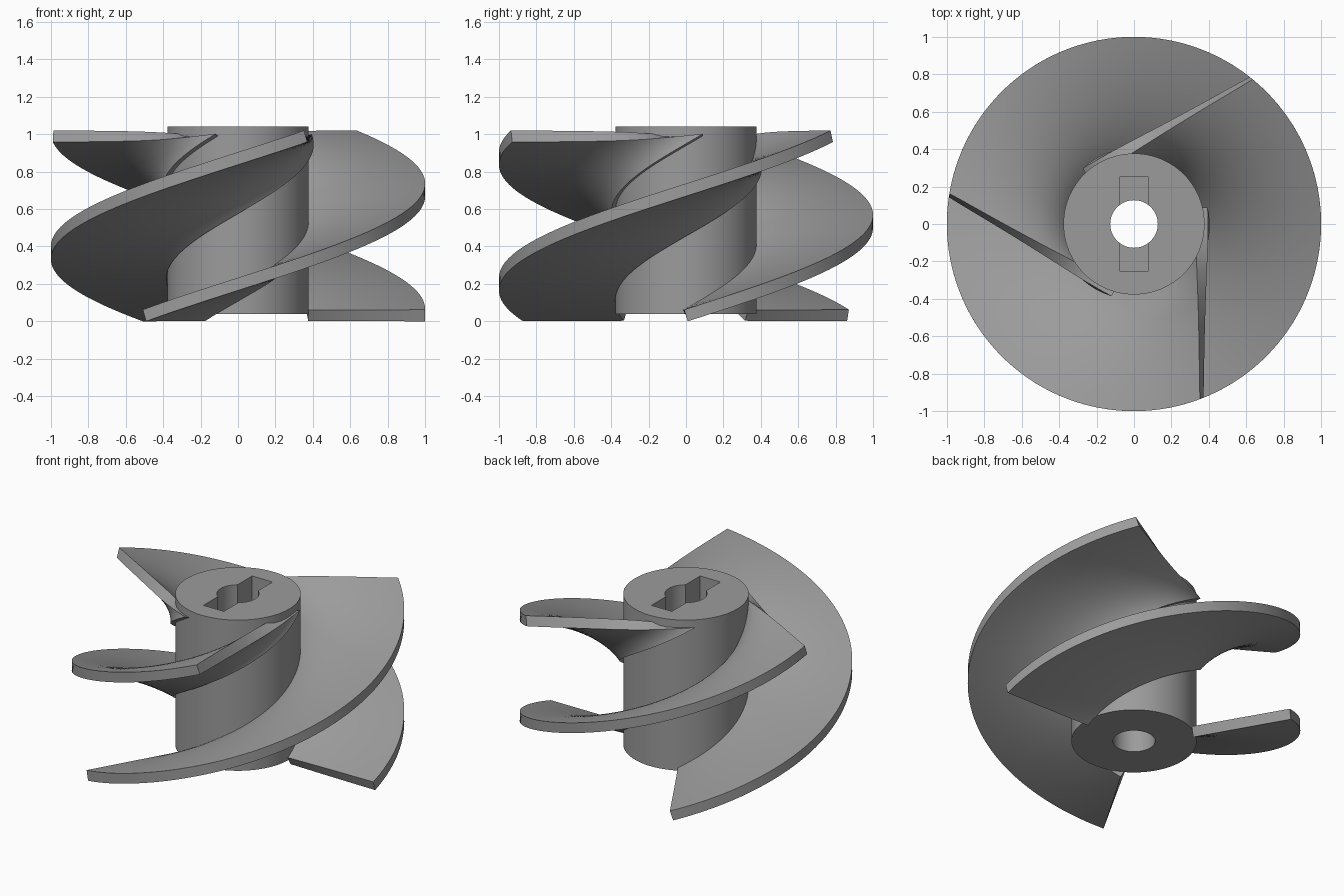
import bpy, bmesh, math
from mathutils import Vector

if "Cube" in bpy.data.objects:
    bpy.data.objects.remove(bpy.data.objects["Cube"])

HUB_R, ROOT_R, RIM_R, BORE_R = 0.377, 0.374, 1.0, 0.127
THICK = 0.065
TIP_TURN = math.radians(171.2)    # sweep of the blade rim
ROOT_TURN = math.radians(253.7)   # sweep of the blade root around the hub
Z0, Z1 = 0.031, 0.989             # blade centre height at its two ends

metal = bpy.data.materials.new("grey metal")
metal.diffuse_color = (0.33, 0.33, 0.33, 1)
metal.use_nodes = True
metal.node_tree.nodes["Principled BSDF"].inputs["Base Color"].default_value = metal.diffuse_color


def finish(obj):
    obj.data.materials.clear()
    obj.data.materials.append(metal)
    bpy.ops.object.select_all(action='DESELECT')
    obj.select_set(True)
    bpy.context.view_layer.objects.active = obj
    bpy.ops.object.shade_smooth_by_angle(angle=math.radians(30))


def cylinder(name, r, z_low, z_high, sides):
    bpy.ops.mesh.primitive_cylinder_add(vertices=sides, radius=r, depth=z_high - z_low,
                                        location=(0, 0, (z_low + z_high) / 2))
    obj = bpy.context.object
    obj.name = name
    return obj


def cut(target, cutter):
    cutter.hide_render = True
    mod = target.modifiers.new("cut", 'BOOLEAN')
    mod.operation, mod.solver, mod.object = 'DIFFERENCE', 'EXACT', cutter
    bpy.context.view_layer.objects.active = target
    bpy.ops.object.modifier_apply(modifier=mod.name)
    bpy.data.objects.remove(cutter)


# Hub with a round through bore and a drive slot sunk in from the top
hub = cylinder("hub", HUB_R, 0.04, 1.04, 96)
cut(hub, cylinder("bore_cutter", BORE_R, -0.1, 1.2, 64))
bpy.ops.mesh.primitive_cube_add(size=1, location=(0, 0, 0.97))
slot = bpy.context.object
slot.scale = (0.15, 0.51, 0.46)
bpy.ops.object.transform_apply(location=False, rotation=False, scale=True)
cut(hub, slot)
finish(hub)


def helix(r, turn, start, t):
    """Point and derivative on a helix."""
    a = start + turn * t
    point = Vector((r * math.cos(a), r * math.sin(a), Z0 + (Z1 - Z0) * t))
    slope = Vector((-r * turn * math.sin(a), r * turn * math.cos(a), Z1 - Z0))
    return point, slope


def section(start, t, count=18):
    """Ruled line from root helix to rim helix, thickened along the surface normal."""
    root, d_root = helix(ROOT_R, ROOT_TURN, start, t)
    tip, d_tip = helix(RIM_R, TIP_TURN, start, t)
    upper, lower = [], []
    for i in range(count + 1):
        w = (i / count) ** 1.3
        normal = (tip - root).cross(d_root.lerp(d_tip, w)).normalized()
        for sign, row in ((1, upper), (-1, lower)):
            p = root.lerp(tip, w) + normal * (sign * THICK / 2)
            if i == count:                      # trim to the outer cylinder
                k = RIM_R / math.hypot(p.x, p.y)
                p = Vector((p.x * k, p.y * k, p.z))
            row.append(p)
    return upper + lower[::-1]


def make_blade(name, start, steps=80):
    bm = bmesh.new()
    rings = [[bm.verts.new(p) for p in section(start, i / steps)] for i in range(steps + 1)]
    n = len(rings[0])
    for a, b in zip(rings, rings[1:]):
        for j in range(n):
            k = (j + 1) % n
            bm.faces.new((a[j], a[k], b[k], b[j]))
    # End faces as strips across the thickness
    for ring in (rings[0], rings[-1]):
        for j in range(n // 2 - 1):
            bm.faces.new((ring[j], ring[j + 1], ring[n - 2 - j], ring[n - 1 - j]))
    bmesh.ops.recalc_face_normals(bm, faces=bm.faces)
    mesh = bpy.data.meshes.new(name)
    bm.to_mesh(mesh)
    bm.free()
    obj = bpy.data.objects.new(name, mesh)
    bpy.context.collection.objects.link(obj)
    finish(obj)


# Three identical screw blades
for b in range(3):
    make_blade(f"blade_{b + 1}", math.radians(120 * b))
